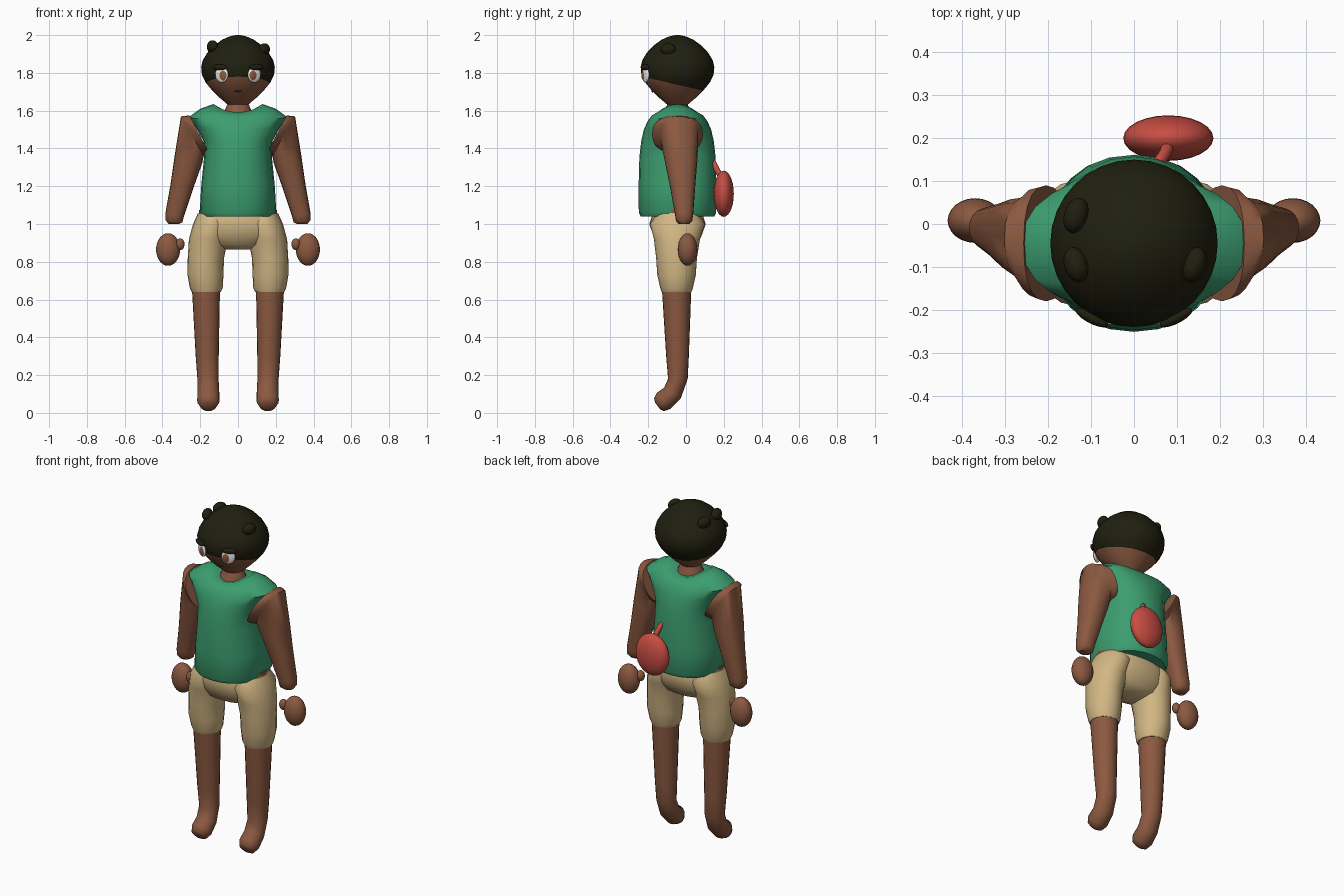
import bpy, bmesh
from math import sin, cos, pi, copysign, atan2, sqrt
from mathutils import Vector

cube = bpy.data.objects.get("Cube")
if cube:
    bpy.data.objects.remove(cube)


def material(name, r, g, b):
    m = bpy.data.materials.new(name)
    m.use_nodes = True
    m.diffuse_color = (r, g, b, 1)
    m.node_tree.nodes["Principled BSDF"].inputs["Base Color"].default_value = (r, g, b, 1)
    return m


SKIN = material("brown skin", .26, .10, .052)
SHIRT = material("green cloth", .045, .34, .16)
SHORTS = material("tan cloth", .64, .47, .23)
HAIR = material("dark hair", .014, .014, .005)
RED = material("red", .58, .075, .055)
WHITE = material("eye white", .8, .8, .8)
DARK = material("mouth dark", .06, .02, .015)
MID_Y = -.045


def finish(name, bm, *mats, angle=50):
    bmesh.ops.recalc_face_normals(bm, faces=bm.faces)
    me = bpy.data.meshes.new(name)
    bm.to_mesh(me)
    bm.free()
    ob = bpy.data.objects.new(name, me)
    bpy.context.collection.objects.link(ob)
    for m in mats:
        me.materials.append(m)
    bpy.ops.object.select_all(action='DESELECT')
    ob.select_set(True)
    bpy.context.view_layer.objects.active = ob
    bpy.ops.object.shade_smooth_by_angle(angle=angle * pi / 180)
    return ob


def loft_mesh(rings, n=20, power=1.0, side=1):
    """Skin rings of (centre, half axis, half axis, optional side lift)."""
    bm = bmesh.new()
    loops = []
    for c, u, v, *lift in rings:
        loop = []
        for i in range(n):
            a = 2 * pi * i / n
            cu = copysign(abs(cos(a)) ** power, cos(a))
            cv = copysign(abs(sin(a)) ** power, sin(a))
            p = Vector(c) + Vector(u) * cu + Vector(v) * cv
            if lift:
                p.z += lift[0] * cos(a) ** 2
            p.x *= side
            loop.append(bm.verts.new(p))
        loops.append(loop)
    for a, b in zip(loops, loops[1:]):
        for i in range(n):
            j = (i + 1) % n
            bm.faces.new((a[i], a[j], b[j], b[i]))
    bm.faces.new(loops[0])
    bm.faces.new(loops[-1])
    return bm


def loft(name, mat, rings, **kw):
    return finish(name, loft_mesh(rings, **kw), mat)


def level(x, y, z, rx, ry, lift=0):
    return (x, y, z), (rx, 0, 0), (0, ry, 0), lift


def blob(name, mat, loc, size, rot=(0, 0, 0)):
    bpy.ops.mesh.primitive_uv_sphere_add(segments=24, ring_count=14, location=loc, rotation=rot)
    ob = bpy.context.object
    ob.name = name
    ob.scale = size
    ob.data.materials.append(mat)
    bpy.ops.object.shade_smooth()
    return ob


# Head, split into hair and face along a sloping plane
profile = [(2.0, .012), (1.993, .045), (1.975, .085), (1.945, .127), (1.905, .164), (1.865, .187),
           (1.83, .195), (1.79, .191), (1.75, .172), (1.71, .139), (1.67, .099), (1.635, .058), (1.61, .025)]
bm = loft_mesh([level(0, MID_Y, z, r, r) for z, r in profile], n=32)
origin, normal = Vector((0, -.24, 1.782)), Vector((0, .23, 1)).normalized()
bmesh.ops.bisect_plane(bm, geom=bm.verts[:] + bm.edges[:] + bm.faces[:], plane_co=origin, plane_no=normal)
for f in bm.faces:
    f.material_index = int((f.calc_center_median() - origin).dot(normal) > 0)
finish("head", bm, SKIN, HAIR)
loft("neck", SKIN, [level(0, MID_Y, 1.55, .09, .085), level(0, MID_Y, 1.602, .07, .065),
                    level(0, MID_Y, 1.66, .045, .045)])

# Hair curls
for i, (x, y, z) in enumerate([(-.135, .02, 1.935), (-.135, -.095, 1.94), (.14, -.095, 1.925)]):
    blob(f"hair_curl_{i + 1}", HAIR, (x, y, z), (.028, .042, .032), (0, 0, copysign(.3, x * (y + .05))))

# Mouth
blob("mouth", DARK, (0, -.177, 1.703), (.022, .006, .006))

# Shirt with sloping shoulders and a scooped neckline
shirt_rings = [(1.04, .19, .195, 0), (1.06, .203, .205, 0), (1.2, .195, .206, 0), (1.35, .18, .202, 0),
               (1.44, .183, .192, 0), (1.5, .222, .178, .01), (1.545, .262, .158, .02),
               (1.575, .20, .135, .035), (1.592, .13, .10, .043), (1.585, .07, .07, .015)]
loft("shirt", SHIRT, [level(0, MID_Y, *r) for r in shirt_rings], n=24, power=.9)
loft("waist", SKIN, [level(0, MID_Y, 1.03, .207, .13), level(0, MID_Y, 1.075, .207, .13)], n=24)

# Shorts seat
seat_rings = [(1.06, .205, .13), (1.0, .225, .15), (.94, .225, .128), (.89, .16, .105), (.865, .07, .06)]
loft("shorts_seat", SHORTS, [level(0, MID_Y, *r) for r in seat_rings], n=24, power=.9)

for label, s in (("left", 1), ("right", -1)):
    # Shorts leg
    loft(f"{label}_shorts_leg", SHORTS, [
        level(.125, -.045, 1.055, .088, .11), level(.14, -.045, 1.0, .098, .145),
        level(.157, -.048, .92, .103, .122), level(.17, -.05, .82, .096, .108),
        level(.172, -.05, .73, .095, .102), level(.168, -.05, .66, .087, .086),
        level(.168, -.05, .64, .077, .079)], side=s)

    # Bare leg bending into a small rounded foot
    loft(f"{label}_leg", SKIN, [
        level(.17, -.05, .68, .075, .079), level(.163, -.045, .3, .061, .06),
        level(.159, -.043, .18, .056, .052),
        ((.157, -.072, .105), (.058, 0, 0), (0, .044, -.028)),
        ((.157, -.118, .064), (.059, 0, 0), (0, .037, -.042)),
        ((.157, -.143, .043), (.045, 0, 0), (0, .026, -.034)),
        ((.157, -.15, .036), (.022, 0, 0), (0, .013, -.017))], side=s)

    # Arm flaring into the armhole
    loft(f"{label}_arm", SKIN, [
        ((.205, -.045, 1.475), (.052, 0, .10), (0, .135, 0)),
        ((.222, -.043, 1.472), (.06, 0, .10), (0, .128, 0)),
        ((.242, -.035, 1.465), (.06, 0, .105), (0, .10, 0)),
        ((.262, -.027, 1.345), (.072, 0, .025), (0, .088, 0)),
        ((.297, -.018, 1.2), (.06, 0, .012), (0, .067, 0)),
        ((.335, -.01, 1.05), (.049, 0, .008), (0, .048, 0)),
        ((.339, -.01, 1.015), (.045, 0, .006), (0, .043, 0)),
        ((.34, -.01, 1.0), (.028, 0, 0), (0, .027, 0))], power=.85, side=s)

    # Floating hand and thumb
    blob(f"{label}_hand", SKIN, (s * .37, .008, .865), (.064, .052, .086))
    blob(f"{label}_thumb", SKIN, (s * .306, -.01, .893), (.023, .023, .031))

    # Eye and brow lock lying on the face
    x, r = s * .086, .19
    y = MID_Y - sqrt(r * r - x * x)
    turn = atan2(x, MID_Y - y)
    out = Vector((sin(turn), -cos(turn), 0))
    spot = Vector((x, y, 1.79))
    blob(f"{label}_eye", WHITE, spot, (.038, .013, .041), (0, 0, turn))
    blob(f"{label}_iris", SKIN, spot + out * .007 + Vector((-s * .008, 0, -.002)), (.026, .011, .031), (0, 0, turn))
    blob(f"{label}_brow_lock", HAIR, spot + out * .004 + Vector((s * .01, 0, .04)), (.042, .014, .016), (0, 0, turn))

# Round red pouch with its stem on the back
blob("pouch", RED, (.08, .2, 1.16), (.105, .053, .122))
loft("pouch_stem", RED, [
    ((.055, .14, 1.335), (.008, 0, 0), (0, .006, .006)),
    ((.06, .145, 1.325), (.015, 0, 0), (0, .012, .01)),
    ((.073, .165, 1.285), (.015, 0, 0), (0, .013, .008)),
    ((.08, .185, 1.25), (.015, 0, 0), (0, .013, .008))], n=12)
